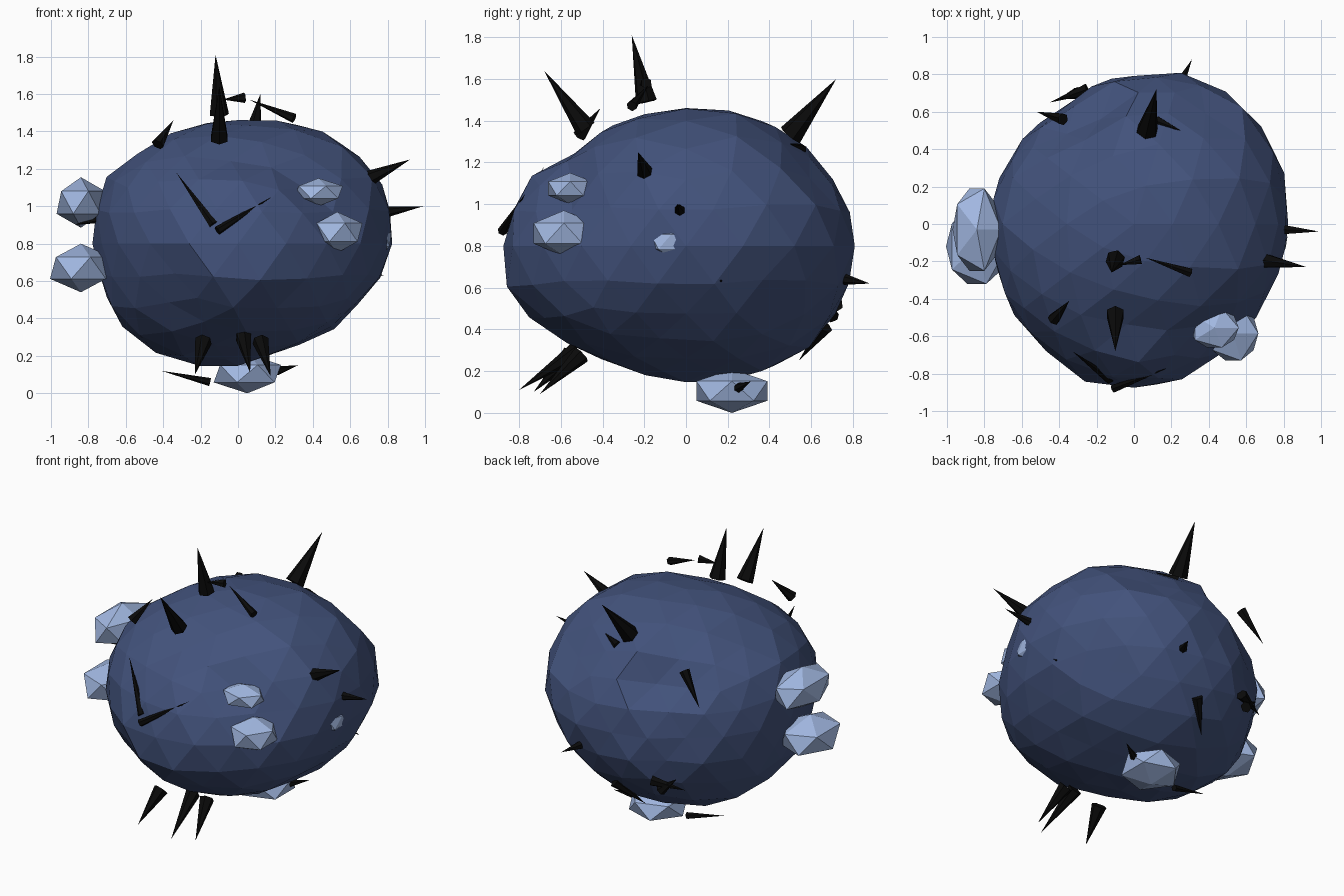
import bpy, bmesh
from mathutils import Vector


def material(name, color):
    m = bpy.data.materials.new(name)
    m.diffuse_color = (*color, 1)
    return m


ROCK = material("dark_blue", (0.055, 0.085, 0.2))
ICE = material("pale_blue", (0.36, 0.48, 0.76))
BLACK = material("black", (0.003, 0.003, 0.003))


def make_object(name, bm, mat):
    bmesh.ops.recalc_face_normals(bm, faces=bm.faces)
    mesh = bpy.data.meshes.new(name)
    bm.to_mesh(mesh)
    bm.free()
    mesh.materials.append(mat)
    ob = bpy.data.objects.new(name, mesh)
    bpy.context.collection.objects.link(ob)
    return ob


# Body outlines: front (x, z), side (y, z), top (x, y), then three diagonal cuts
CENTRE = Vector((0, 0, 0.8))
RADII = Vector((0.81, 0.85, 0.665))
FRONT = [(0, 1.46), (0.3, 1.43), (0.53, 1.36), (0.75, 1.15), (0.83, 0.95), (0.78, 0.7),
         (0.6, 0.43), (0.42, 0.31), (0.2, 0.22), (-0.1, 0.13), (-0.37, 0.19),
         (-0.64, 0.38), (-0.73, 0.6), (-0.79, 0.83), (-0.73, 1.12), (-0.5, 1.29), (-0.23, 1.44)]
SIDE = [(0.2, 1.45), (0.41, 1.4), (0.58, 1.28), (0.73, 1.08), (0.82, 0.8), (0.77, 0.58),
        (0.68, 0.43), (0.55, 0.28), (0.36, 0.19), (0, 0.15), (-0.3, 0.22), (-0.58, 0.34),
        (-0.77, 0.48), (-0.89, 0.62), (-0.87, 0.8), (-0.77, 1.1), (-0.55, 1.21), (-0.25, 1.42)]
TOP = [(0.15, 0.83), (0.42, 0.78), (0.6, 0.61), (0.74, 0.44), (0.84, 0.13), (0.79, -0.2),
       (0.67, -0.48), (0.4, -0.77), (0.02, -0.88), (-0.3, -0.83), (-0.56, -0.6),
       (-0.7, -0.32), (-0.77, 0), (-0.7, 0.3), (-0.6, 0.45), (-0.38, 0.61), (0, 0.76)]
CUT_A = [(0.52, 0.52), (0.71, 0.32), (0.86, 0.16), (0.71, -0.26), (0.56, -0.47),
         (-0.53, -0.5), (-0.7, -0.29), (-0.81, 0.01), (-0.75, 0.29), (-0.55, 0.51)]
CUT_B = [(-0.86, 0.21), (-0.64, 0.53), (-0.37, 0.64), (0.37, 0.59), (0.69, 0.38),
         (0.8, 0.21), (0.54, -0.53), (0.18, -0.71), (-0.58, -0.5), (-0.82, -0.08)]
CUT_C = [(-0.23, 0.75), (0.08, 0.73), (0.32, 0.6), (0.53, 0.345), (0.73, 0.02),
         (0.75, -0.14), (0.46, -0.61), (-0.51, -0.52), (-0.79, -0.26), (-0.62, 0.53)]


def unit(p):
    return Vector(p[i] / RADII[i] for i in range(3))


def cut(points, view):
    """Lift an outline seen along 'view' onto the ellipsoid's contact curve."""
    v = Vector(view).normalized()
    right = Vector((0, 0, 1)).cross(v).normalized()
    up = v.cross(right)
    uv = unit(v)
    for a, b in points:
        q = right * a + up * b
        yield q - v * (unit(q).dot(uv) / uv.dot(uv))


outline = [Vector((x, 0, z - 0.8)) for x, z in FRONT]
outline += [Vector((0, y, z - 0.8)) for y, z in SIDE]
outline += [Vector((x, y, 0)) for x, y in TOP]
outline += cut(CUT_A, (1, -1, 0.57))
outline += cut(CUT_B, (-1, 1, 0.57))
outline += cut(CUT_C, (1, 1, -0.57))
outline += [Vector((0.40, -0.53, 0.27)), Vector((0.52, -0.57, 0.06))]  # crystal seats
controls = [(unit(p).normalized(), unit(p).length) for p in outline]


def lumpiness(d):
    total = weight = 0
    for c, r in controls:
        w = 1 / (1.005 - d.dot(c)) ** 2
        total += w * r
        weight += w
    return total / weight


# Faceted lumpy body
bm = bmesh.new()
bmesh.ops.create_icosphere(bm, subdivisions=3, radius=1)
for v in bm.verts:
    d = v.co.normalized()
    v.co = CENTRE + d * lumpiness(d) * RADII
make_object("body", bm, ROCK)


# Pale crystals: squashed icosahedra (centre, half sizes)
CRYSTALS = [
    ((-0.84, -0.03, 1.02), (0.13, 0.22, 0.135)),
    ((-0.84, -0.12, 0.67), (0.165, 0.2, 0.13)),
    ((0.43, -0.555, 1.075), (0.13, 0.105, 0.075)),
    ((0.53, -0.585, 0.86), (0.135, 0.145, 0.11)),
    ((0.77, -0.07, 0.82), (0.05, 0.1, 0.08)),
    ((0.05, 0.22, 0.105), (0.18, 0.17, 0.105)),
]
for i, (c, half) in enumerate(CRYSTALS):
    bm = bmesh.new()
    bmesh.ops.create_icosphere(bm, subdivisions=1, radius=1)
    ext = [max(abs(v.co[k]) for v in bm.verts) for k in range(3)]
    for v in bm.verts:
        v.co = Vector(c[k] + v.co[k] * half[k] / ext[k] for k in range(3))
    make_object(f"crystal_{i + 1}", bm, ICE)


# Black spikes: base, tip, base radius
def spike(name, base, tip, r):
    base, tip = Vector(base), Vector(tip)
    axis = tip - base
    bm = bmesh.new()
    bmesh.ops.create_cone(bm, cap_ends=True, segments=6, radius1=r, radius2=0,
                          depth=axis.length)
    ob = make_object(name, bm, BLACK)
    ob.location = (base + tip) / 2
    ob.rotation_euler = axis.to_track_quat('Z', 'Y').to_euler()


TOP_SPIKES = [
    ((-0.10, -0.19, 1.49), (-0.12, -0.26, 1.81), 0.053),
    ((-0.10, -0.48, 1.36), (-0.10, -0.68, 1.64), 0.052),
    ((0.07, 0.50, 1.33), (0.12, 0.72, 1.60), 0.06),
    ((-0.43, -0.51, 1.33), (-0.345, -0.41, 1.46), 0.035),
    ((0.035, -0.19, 1.58), (-0.08, -0.22, 1.57), 0.028),
    ((0.30, -0.26, 1.47), (0.06, -0.18, 1.57), 0.026),
    ((0.12, 0.55, 1.26), (0.25, 0.50, 1.29), 0.03),
]
SIDE_SPIKES = [
    ((0.66, -0.19, 1.13), (0.92, -0.23, 1.25), 0.05),
    ((0.80, -0.03, 0.97), (0.99, -0.04, 1.00), 0.028),
    ((-0.13, -0.83, 0.90), (-0.33, -0.68, 1.18), 0.027),
    ((-0.11, -0.88, 0.87), (0.18, -0.77, 1.05), 0.024),
    ((-0.38, 0.56, 1.23), (-0.52, 0.60, 1.03), 0.033),
    ((0.25, 0.76, 0.64), (0.31, 0.88, 0.62), 0.027),
    ((0.70, 0.16, 0.64), (0.78, 0.17, 0.63), 0.02),
    ((-0.74, -0.09, 0.94), (-0.87, -0.10, 0.90), 0.03),
]
LOWER_SPIKES = [
    ((-0.185, -0.55, 0.28), (-0.23, -0.73, 0.10), 0.047),
    ((0.03, -0.52, 0.30), (0.065, -0.80, 0.11), 0.045),
    ((0.12, -0.50, 0.28), (0.175, -0.70, 0.09), 0.045),
    ((-0.15, 0.20, 0.06), (-0.41, 0.18, 0.12), 0.022),
    ((0.21, 0.25, 0.12), (0.32, 0.31, 0.15), 0.024),
    ((-0.25, 0.72, 0.52), (-0.45, 0.65, 0.48), 0.035),
    ((-0.30, 0.70, 0.46), (-0.40, 0.67, 0.55), 0.035),
    ((0.06, 0.67, 0.41), (-0.08, 0.54, 0.25), 0.035),
]
for group, spikes in (("top", TOP_SPIKES), ("side", SIDE_SPIKES), ("lower", LOWER_SPIKES)):
    for i, (b, t, r) in enumerate(spikes):
        spike(f"{group}_spike_{i + 1}", b, t, r)
